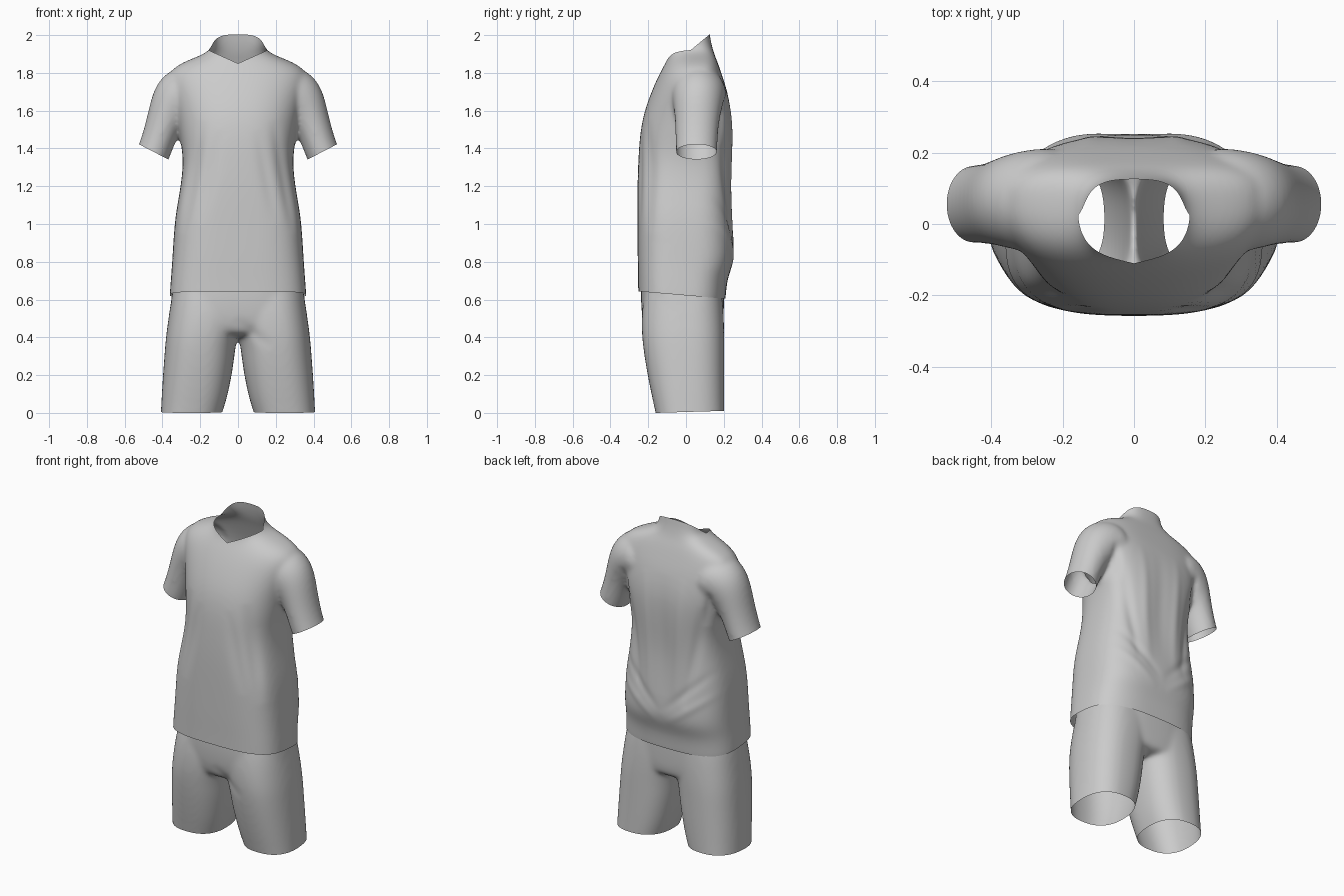
import bpy, bmesh, math
from mathutils import Vector
from mathutils.geometry import intersect_point_line

cube = bpy.data.objects.get("Cube")
if cube:
    bpy.data.objects.remove(cube)

fabric = bpy.data.materials.new("light_grey_fabric")
fabric.use_nodes = True
GREY = (0.6, 0.6, 0.6, 1)
fabric.diffuse_color = GREY
fabric.node_tree.nodes["Principled BSDF"].inputs["Base Color"].default_value = GREY

SEG = 40


def angles():
    return [2 * math.pi * i / SEG for i in range(SEG)]


def power(v, e):
    return math.copysign(abs(v) ** e, v)


def flat_ring(z, x0, x1, front, mid, back, e_front, e_back):
    """Horizontal rounded section; front and back have their own depth and boxiness."""
    cx, hw = (x0 + x1) / 2, (x1 - x0) / 2
    pts = []
    for a in angles():
        depth, e = (back - mid, e_back) if math.sin(a) > 0 else (mid - front, e_front)
        pts.append(Vector((cx + hw * power(math.cos(a), e),
                           mid + depth * power(math.sin(a), e), z)))
    return pts


def sleeve_ring(side, x, z, nx, nz, r, y, ry):
    """Oval section square to the direction (nx, nz)."""
    n = Vector((nx, 0, nz)).normalized()
    return [Vector((side * (x - n.z * r * math.cos(a)), y + ry * math.sin(a),
                    z + n.x * r * math.cos(a))) for a in angles()]


def loft(bm, rings):
    """Closed solid through a list of sections."""
    rows = [[bm.verts.new(p) for p in ring] for ring in rings]
    for lo, hi in zip(rows, rows[1:]):
        for i in range(SEG):
            j = (i + 1) % SEG
            bm.faces.new((lo[i], lo[j], hi[j], hi[i]))
    bm.faces.new(rows[0][::-1])
    bm.faces.new(rows[-1])


def cut(bm, planes):
    """Open the cloth by removing what lies beyond all the planes at once."""
    planes = [(Vector(p), Vector(n).normalized()) for p, n in planes]
    for p, n in planes:
        bmesh.ops.bisect_plane(bm, geom=bm.verts[:] + bm.edges[:] + bm.faces[:],
                               dist=1e-5, plane_co=p, plane_no=n)
    beyond = [f for f in bm.faces
              if all((f.calc_center_median() - p).dot(n) > 0 for p, n in planes)]
    bmesh.ops.delete(bm, geom=beyond, context="FACES")


def garment(name, solids, folds, openings):
    """Fuse overlapping solids into one skin, press in folds, cut the openings."""
    bm = bmesh.new()
    for rings in solids:
        loft(bm, rings)
    bmesh.ops.recalc_face_normals(bm, faces=bm.faces[:])
    mesh = bpy.data.meshes.new(name)
    bm.to_mesh(mesh)
    bm.free()
    obj = bpy.data.objects.new(name, mesh)
    bpy.context.scene.collection.objects.link(obj)
    obj.modifiers.new("round", "SUBSURF").levels = 2
    fuse = obj.modifiers.new("fuse", "REMESH")
    fuse.mode = "VOXEL"
    fuse.voxel_size = 0.011
    relax = obj.modifiers.new("relax", "SMOOTH")
    relax.factor, relax.iterations = 0.5, 16
    bpy.context.view_layer.update()
    dg = bpy.context.evaluated_depsgraph_get()
    skin = bpy.data.meshes.new_from_object(obj.evaluated_get(dg))
    obj.modifiers.clear()
    obj.data = skin
    bpy.data.meshes.remove(mesh)
    skin.name = name

    bm = bmesh.new()
    bm.from_mesh(skin)
    bm.normal_update()
    moves = []
    for v in bm.verts:
        shift = 0
        for face, a, b, width, height in folds:
            facing = max(0, v.normal.y * face)
            if facing == 0:
                continue
            p, a, b = Vector((v.co.x, v.co.z, 0)), Vector((*a, 0)), Vector((*b, 0))
            t = min(1, max(0, intersect_point_line(p, a, b)[1]))
            d = (p - a.lerp(b, t)).length / width
            shift += facing * height * math.sin(math.pi * t) * math.exp(-d * d)
        moves.append(v.normal * shift)
    for v, m in zip(bm.verts, moves):
        v.co += m
    for planes in openings:
        cut(bm, planes)
    for f in bm.faces:
        f.smooth = True
    bm.to_mesh(skin)
    bm.free()
    skin.materials.clear()
    skin.materials.append(fabric)


# Shirt body: height, half width, front, widest depth, back
BODY = [
    (0.50, 0.368, -0.252, -0.02, 0.203), (0.62, 0.363, -0.253, -0.02, 0.210),
    (0.72, 0.355, -0.254, -0.02, 0.220), (0.80, 0.349, -0.256, -0.01, 0.258),
    (0.92, 0.342, -0.257, 0.00, 0.252), (1.05, 0.332, -0.258, 0.00, 0.243),
    (1.20, 0.303, -0.258, 0.01, 0.236), (1.34, 0.288, -0.253, 0.02, 0.242),
    (1.46, 0.308, -0.246, 0.04, 0.247), (1.58, 0.330, -0.227, 0.06, 0.244),
    (1.70, 0.362, -0.184, 0.06, 0.220), (1.78, 0.375, -0.148, 0.06, 0.194),
    (1.83, 0.340, -0.122, 0.06, 0.177), (1.865, 0.272, -0.102, 0.06, 0.164),
    (1.893, 0.196, -0.092, 0.055, 0.152), (1.925, 0.140, -0.097, 0.03, 0.142),
    (1.98, 0.132, -0.100, 0.02, 0.128), (2.10, 0.130, -0.100, 0.02, 0.115)]
# Sleeve: centre x and z, direction x and z, radius, centre y, depth radius
SLEEVE = [(0.17, 1.70, 1.0, -0.25, 0.155, 0.062, 0.150),
          (0.275, 1.695, 0.85, -0.5, 0.154, 0.066, 0.148),
          (0.345, 1.645, 0.65, -0.75, 0.134, 0.064, 0.132),
          (0.394, 1.535, 0.42, -0.91, 0.093, 0.058, 0.114),
          (0.443, 1.38, 0.46, -0.89, 0.088, 0.055, 0.109),
          (0.49, 1.29, 0.46, -0.89, 0.088, 0.055, 0.108)]

# Front sections are boxier at the hem and rounder at the shoulders
solids = [[flat_ring(z, -w, w, f, m, b, min(0.92, max(0.62, 0.62 + 0.36 * (z - 1.0))), 0.68)
           for z, w, f, m, b in BODY]]
solids += [[sleeve_ring(s, *row) for row in SLEEVE] for s in (1, -1)]

# Drape folds: facing (front -1, back 1), start, end, width, height
folds = [(1, (0, 1.70), (0, 0.95), 0.05, -0.006)]
for s in (1, -1):
    folds += [
        (-1, (s * 0.19, 1.55), (s * 0.30, 0.95), 0.03, -0.012),
        (-1, (s * 0.10, 1.50), (s * 0.20, 1.00), 0.03, -0.006),
        (-1, (s * 0.25, 1.40), (s * 0.33, 0.90), 0.022, 0.007),
        (1, (s * 0.26, 1.55), (s * 0.15, 0.90), 0.03, -0.011),
        (1, (s * 0.13, 1.70), (s * 0.09, 0.90), 0.03, 0.006),
        (1, (s * 0.32, 1.15), (0, 0.84), 0.025, -0.006),
        (1, (s * 0.35, 1.02), (s * 0.03, 0.78), 0.025, 0.005),
        (1, (s * 0.30, 1.66), (s * 0.27, 1.42), 0.022, -0.012)]

# Neckline: a shallow V in front that climbs to the nape; then hem and cuffs
neck = [((0, 0.03, 1.925), (0, -0.83, 1))]
neck += [((0, 0, 1.85), (s * -0.45, 0, 1)) for s in (1, -1)]
openings = [neck, [((0, 0, 0.622), (0, -0.085, -1))]]
for s in (1, -1):
    openings.append([((s * 0.443, 0, 1.38), (s * 0.46, 0, -0.89)),
                     ((s * 0.33, 0, 0), (s, 0, 0)), ((0, 0, 1.2), (0, 0, 1))])
garment("shirt", solids, folds, openings)

# Shorts hips: height, half width, front, back
HIPS = [(0.395, 0.30, -0.19, 0.18), (0.45, 0.368, -0.224, 0.198),
        (0.54, 0.362, -0.237, 0.201), (0.64, 0.349, -0.240, 0.201),
        (0.75, 0.330, -0.235, 0.198), (0.88, 0.315, -0.22, 0.194),
        (0.98, 0.31, -0.21, 0.19)]
# Shorts leg: height, inner x, outer x, front, back
LEG = [(-0.14, 0.13, 0.417, -0.135, 0.203), (0.01, 0.080, 0.408, -0.163, 0.203),
       (0.10, 0.052, 0.404, -0.184, 0.203), (0.25, 0.024, 0.394, -0.213, 0.203),
       (0.34, 0.015, 0.387, -0.226, 0.203), (0.41, 0.000, 0.381, -0.234, 0.203),
       (0.52, -0.03, 0.366, -0.236, 0.2), (0.66, -0.05, 0.345, -0.22, 0.19),
       (0.80, -0.05, 0.30, -0.18, 0.16)]
solids = [[flat_ring(z, -w, w, f, -0.01, b, 0.75, 0.75) for z, w, f, b in HIPS]]
for s in (1, -1):
    solids.append([flat_ring(z, s * i, s * o, f, 0.01, b, 0.82, 0.82)
                   for z, i, o, f, b in LEG])
folds = [(-1, (-0.02, 0.50), (0.18, 0.34), 0.03, -0.006)]
garment("shorts", solids, folds,
        [[((0, 0, 0.88), (0, 0, 1))], [((0, -0.16, 0), (0, 0.03, -1))]])
